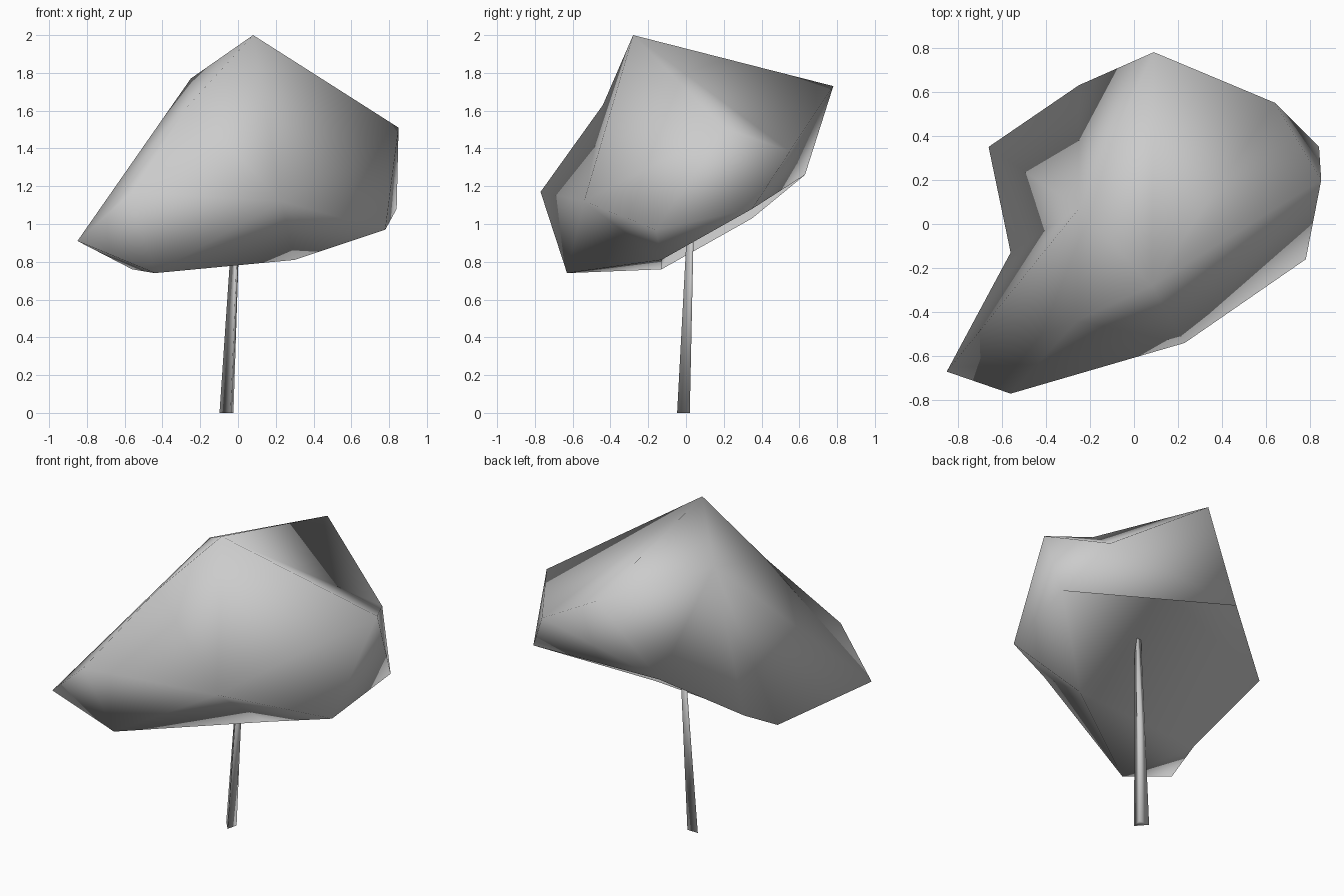
import bpy, bmesh
from mathutils import Vector

if "Cube" in bpy.data.objects:
    bpy.data.objects.remove(bpy.data.objects["Cube"], do_unlink=True)

grey = bpy.data.materials.new("plain grey")
grey.use_nodes = True
grey.diffuse_color = (0.6, 0.6, 0.6, 1)
grey.node_tree.nodes["Principled BSDF"].inputs["Base Color"].default_value = (0.6, 0.6, 0.6, 1)


def finish(bm, name):
    """Turn a bmesh into a smooth shaded grey object."""
    bmesh.ops.recalc_face_normals(bm, faces=bm.faces)
    for face in bm.faces:
        face.smooth = True
    mesh = bpy.data.meshes.new(name)
    bm.to_mesh(mesh)
    bm.free()
    mesh.materials.append(grey)
    obj = bpy.data.objects.new(name, mesh)
    bpy.context.collection.objects.link(obj)


# Canopy: corner points of the faceted leaf mass
corners = dict(
    peak=(0.08, -0.28, 2.0), back_peak=(0.09, 0.78, 1.73),
    shoulder=(-0.25, 0.07, 1.77), brow=(-0.26, -0.44, 1.63),
    tip=(-0.85, -0.67, 0.91), nose=(-0.56, -0.77, 1.17),
    chin=(-0.44, -0.63, 0.74), heel=(-0.56, -0.13, 0.76),
    wing=(-0.66, 0.35, 1.03), back_low=(-0.25, 0.63, 1.26),
    belly=(0.30, -0.13, 0.81), front_bulge=(0.23, -0.54, 1.12),
    side_low=(0.78, -0.16, 0.97), side_high=(0.85, 0.20, 1.51),
    side_back=(0.84, 0.35, 1.08), back_corner=(0.64, 0.55, 1.385),
    hollow=(-0.06, 0.18, 1.51),
)
bm = bmesh.new()
point = {name: bm.verts.new(co) for name, co in corners.items()}


def fan(centre, ring, closed=True):
    """Triangles from one corner to each pair of neighbours on a ring."""
    names = ring.split()
    if closed:
        names.append(names[0])
    for a, b in zip(names, names[1:]):
        bm.faces.new((point[centre], point[a], point[b]))


# Upper left slopes, hollow underside, front nose, belly, side and back
fan("shoulder", "peak brow tip heel wing back_low back_peak")
fan("hollow", "belly heel wing back_low side_back")
fan("nose", "brow tip chin front_bulge")
fan("belly", "heel chin front_bulge side_low side_back", closed=False)
fan("side_high", "peak front_bulge side_low side_back back_corner")
fan("back_corner", "peak back_peak back_low side_back", closed=False)
fan("tip", "heel chin", closed=False)
fan("peak", "brow front_bulge", closed=False)
finish(bm, "canopy")

# Trunk: slim leaning three-sided taper that ends inside the canopy
base, top = Vector((-0.054, -0.002, 0)), Vector((0.005, 0.038, 1.25))
section = [Vector((-0.044, 0.022, 0)), Vector((0.03, 0.022, 0)), Vector((0.014, -0.045, 0))]
bm = bmesh.new()
lower = [bm.verts.new(base + p) for p in section]
upper = [bm.verts.new(top + p * 0.4) for p in section]
bm.faces.new(lower)
bm.faces.new(upper)
for i in range(3):
    j = (i + 1) % 3
    bm.faces.new((lower[i], lower[j], upper[j], upper[i]))
finish(bm, "trunk")
